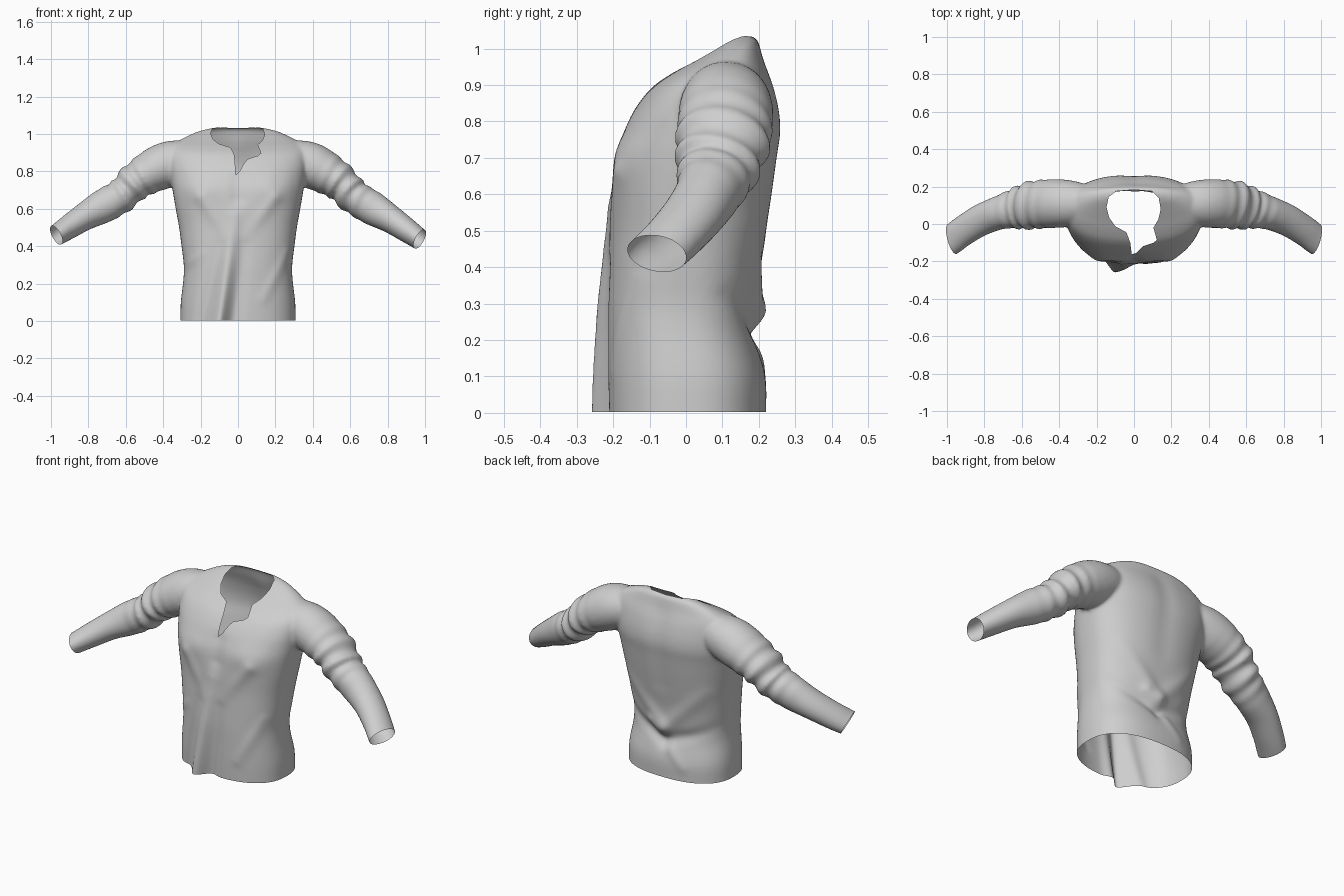
import bpy, bmesh, math
from mathutils import Vector

if "Cube" in bpy.data.objects:
    bpy.data.objects.remove(bpy.data.objects["Cube"])


def spline(rows, steps):
    """Catmull-Rom through rows of numbers."""
    out = []
    for i in range(len(rows) - 1):
        a, b, c, d = (rows[max(0, min(len(rows) - 1, i + k))] for k in (-1, 0, 1, 2))
        for s in range(steps):
            t = s / steps
            out.append([0.5 * (2 * q + (r - p) * t + (2 * p - 5 * q + 4 * r - u) * t * t
                        + (3 * q - p - 3 * r + u) * t ** 3) for p, q, r, u in zip(a, b, c, d)])
    return out + [list(rows[-1])]


def loft(bm, rings):
    """Closed tube through rings of points."""
    vr = [[bm.verts.new(p) for p in ring] for ring in rings]
    n = len(vr[0])
    for a, b in zip(vr, vr[1:]):
        for j in range(n):
            bm.faces.new((a[j], a[(j + 1) % n], b[(j + 1) % n], b[j]))
    bm.faces.new(vr[0][::-1])
    bm.faces.new(vr[-1])


def power(v, e):
    return math.copysign(abs(v) ** e, v)


bm = bmesh.new()
N = 64
ANG = [2 * math.pi * j / N for j in range(N)]

# Torso: height, half width, front y, back y
TORSO = [(-.06, .31, -.21, .222), (.0, .308, -.212, .22), (.1, .306, -.215, .218), (.22, .292, -.216, .19),
         (.3, .29, -.216, .195), (.4, .302, -.212, .205), (.5, .315, -.208, .222), (.6, .333, -.206, .238),
         (.7, .35, -.196, .252), (.77, .362, -.172, .262), (.83, .37, -.143, .258), (.89, .372, -.097, .244),
         (.93, .36, -.042, .23), (.965, .315, .02, .216), (1.0, .245, .078, .205), (1.02, .19, .11, .198),
         (1.035, .12, .14, .185)]
rings = []
for z, w, f, b in spline(TORSO, 4):
    cy = (f + b) / 2
    rings.append([(w * power(math.cos(a), .82), cy + (b - f) / 2 * power(math.sin(a), .82), z) for a in ANG])
loft(bm, rings)

# Sleeves: centre x, y, z, radius across the slope, radius front to back
SLEEVE = [(.22, .11, .87, .09, .09), (.3, .11, .858, .11, .115), (.38, .11, .835, .122, .128),
          (.46, .108, .797, .115, .13), (.55, .1, .737, .098, .125), (.62, .085, .665, .09, .11),
          (.72, .06, .602, .09, .09), (.82, .02, .542, .074, .085), (.91, -.035, .48, .064, .082),
          (.975, -.083, .435, .056, .082), (1.05, -.13, .39, .054, .082)]
for side in (1, -1):
    pts = spline(SLEEVE, 12)
    rings = []
    for i, (x, y, z, rv, rh) in enumerate(pts):
        p, q = pts[max(i - 1, 0)], pts[min(i + 1, len(pts) - 1)]
        d = (Vector(q[:3]) - Vector(p[:3])).normalized()
        across = Vector((-d.z, 0, d.x)).normalized()
        depth = d.cross(across).normalized()
        lift = .022 * max(0, (x - .4) / .6) if side < 0 else 0
        ring = []
        for a in ANG:
            # bunched cloth around the elbow, calm elsewhere
            bunch = .009 * math.exp(-((x - .585) / .085) ** 2)
            k = 1 + bunch / .1 * math.sin(x * 105 + 1.3 * math.sin(a + side) + side)
            v = Vector((x, y, z + lift)) + across * (math.sin(a) * rv * k) + depth * (math.cos(a) * rh * k)
            ring.append((side * v.x, v.y, v.z))
        rings.append(ring)
    loft(bm, rings)

bmesh.ops.recalc_face_normals(bm, faces=bm.faces)
mesh = bpy.data.meshes.new("shirt")
bm.to_mesh(mesh)
bm.free()
shirt = bpy.data.objects.new("shirt", mesh)
bpy.context.collection.objects.link(shirt)
bpy.context.view_layer.objects.active = shirt
shirt.select_set(True)

# Fuse torso and sleeves into one cloth skin
m = shirt.modifiers.new("fuse", 'REMESH')
m.mode, m.voxel_size = 'VOXEL', .0095
bpy.ops.object.modifier_apply(modifier="fuse")
m = shirt.modifiers.new("relax", 'SMOOTH')
m.factor, m.iterations = .5, 6
bpy.ops.object.modifier_apply(modifier="relax")

# Drape folds: x0, z0, x1, z1, width, height at start, height at end
FRONT = [(-.105, -.02, -.02, .55, .04, .055, .008), (-.19, .0, -.1, .4, .035, -.015, -.004),
         (-.02, .0, .03, .4, .035, -.018, -.004), (.2, .66, .05, .46, .035, .012, .002),
         (-.2, .66, -.07, .46, .035, .012, .002), (.18, .71, .22, .7, .08, .014, .014),
         (-.18, .71, -.22, .7, .08, .014, .014), (.27, .36, .14, .12, .03, .012, .004),
         (-.28, .3, -.2, .36, .025, .012, .003), (0, .76, 0, .66, .04, -.008, -.01)]
BACK = [(.24, .52, .0, .28, .04, .004, .014), (-.25, .52, .0, .28, .04, .006, .012),
        (.26, .32, .0, .2, .035, -.012, -.018), (-.26, .3, .0, .2, .035, -.01, -.012),
        (.08, .3, -.12, .08, .03, .012, .004), (0, .92, 0, .55, .06, -.008, -.004)]


def fold_height(folds, x, z):
    total = 0
    for x0, z0, x1, z1, w, h0, h1 in folds:
        dx, dz = x1 - x0, z1 - z0
        t = max(0, min(1, ((x - x0) * dx + (z - z0) * dz) / (dx * dx + dz * dz)))
        d2 = (x - x0 - t * dx) ** 2 + (z - z0 - t * dz) ** 2
        total += (h0 + (h1 - h0) * t) * math.exp(-d2 / (w * w))
    return total


bm = bmesh.new()
bm.from_mesh(shirt.data)
bm.normal_update()
moves = []
for v in bm.verts:
    x, y, z = v.co
    gate = max(0, min(1, (.34 - abs(x)) / .06))
    if gate:
        ny = v.normal.y
        moves.append((v, gate * ny * min(1, abs(ny) * 1.5) ** .5
                      * fold_height(FRONT if ny < 0 else BACK, x, z)))
for v, dy in moves:
    v.co.y += dy

# Open hem and cuffs
def trim(co, no):
    bmesh.ops.bisect_plane(bm, geom=bm.verts[:] + bm.edges[:] + bm.faces[:], dist=1e-5,
                           plane_co=co, plane_no=no, clear_outer=True)


trim((0, 0, .003), (0, 0, -1))
trim((.97, -.085, .437), (.84, -.27, -.46))
trim((-.97, -.085, .459), (-.84, -.27, -.46))

# Open neck with a front slit: outline seen from above
NECK = [(-.147, .09), (-.135, .145), (-.095, .175), (0, .183), (.095, .175), (.132, .14), (.143, .08),
        (.13, .025), (.104, -.02), (.122, -.085), (.105, -.1), (.05, -.118), (.012, -.155),
        (-.012, -.162), (-.02, -.1), (-.04, -.045), (-.1, -.012), (-.133, .035)]


def in_neck(x, y):
    inside = False
    for (ax, ay), (bx, by) in zip(NECK, NECK[1:] + NECK[:1]):
        if (ay > y) != (by > y) and x < ax + (y - ay) / (by - ay) * (bx - ax):
            inside = not inside
    return inside


for (ax, ay), (bx, by) in zip(NECK, NECK[1:] + NECK[:1]):
    mid, reach = Vector(((ax + bx) / 2, (ay + by) / 2)), math.hypot(bx - ax, by - ay) / 2 + .025
    faces = [f for f in bm.faces if f.calc_center_median().z > .7
             and (f.calc_center_median().xy - mid).length < reach]
    geom = set(faces) | {e for f in faces for e in f.edges} | {v for f in faces for v in f.verts}
    bmesh.ops.bisect_plane(bm, geom=list(geom), dist=1e-5, plane_co=(ax, ay, 0),
                           plane_no=(by - ay, ax - bx, 0))
hole = [f for f in bm.faces if f.calc_center_median().z > .7 and in_neck(*f.calc_center_median().xy)]
bmesh.ops.delete(bm, geom=hole, context='FACES')
bmesh.ops.remove_doubles(bm, verts=bm.verts[:], dist=1e-4)
bm.to_mesh(shirt.data)
bm.free()

# Plain light cloth
cloth = bpy.data.materials.new("light grey cloth")
cloth.diffuse_color = (.62, .62, .62, 1)
cloth.use_nodes = True
cloth.node_tree.nodes["Principled BSDF"].inputs["Base Color"].default_value = cloth.diffuse_color
shirt.data.materials.clear()
shirt.data.materials.append(cloth)
bpy.ops.object.shade_smooth()
